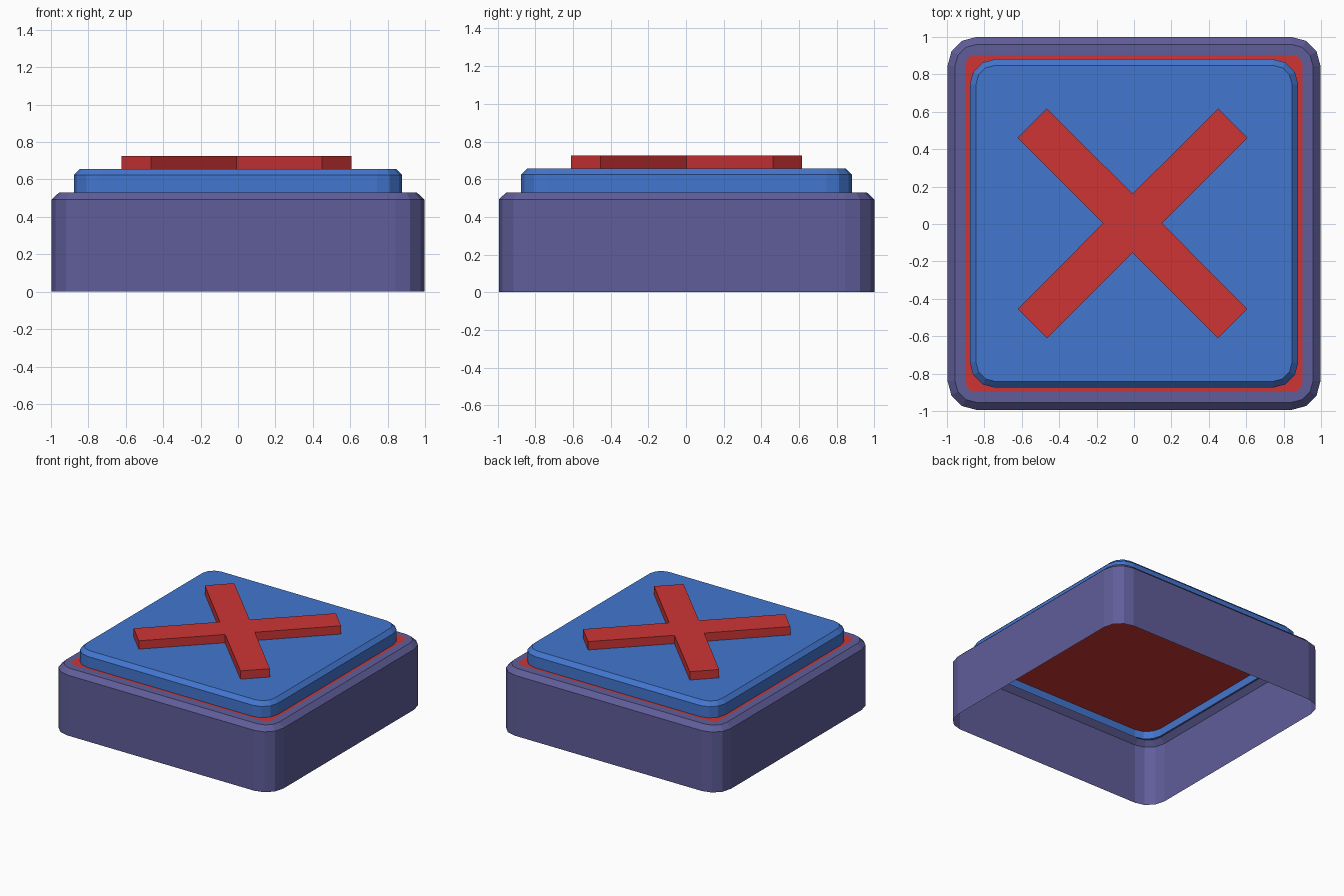
import bpy, bmesh, math

if "Cube" in bpy.data.objects:
    bpy.data.objects.remove(bpy.data.objects["Cube"])


def material(name, rgb):
    m = bpy.data.materials.new(name)
    m.diffuse_color = (*rgb, 1)
    m.use_nodes = True
    m.node_tree.nodes["Principled BSDF"].inputs["Base Color"].default_value = m.diffuse_color
    return m


PURPLE = material("purple", (0.115, 0.11, 0.32))
BLUE = material("blue", (0.055, 0.18, 0.62))
RED = material("red", (0.62, 0.035, 0.037))


def rounded_square(half, r, z, segs=3):
    """Outline of a square with rounded corners, counter-clockwise."""
    c = half - r
    pts = []
    for q in range(4):
        sx, sy = [(1, 1), (-1, 1), (-1, -1), (1, -1)][q]
        for i in range(segs + 1):
            a = math.radians(90) * (q + i / segs)
            pts.append((sx * c + r * math.cos(a), sy * c + r * math.sin(a), z))
    return pts


def loft(name, loops, mat, cap_bottom=False, cap_top=False, cy=0.003):
    """Skin a stack of outlines, optionally closing either end."""
    bm = bmesh.new()
    rings = [[bm.verts.new((x, y + cy, z)) for x, y, z in loop] for loop in loops]
    for lo, hi in zip(rings, rings[1:]):
        n = len(lo)
        for i in range(n):
            j = (i + 1) % n
            bm.faces.new((lo[i], lo[j], hi[j], hi[i]))
    if cap_bottom:
        bm.faces.new(rings[0][::-1])
    if cap_top:
        bm.faces.new(rings[-1])
    mesh = bpy.data.meshes.new(name)
    bm.to_mesh(mesh)
    bm.free()
    mesh.materials.append(mat)
    ob = bpy.data.objects.new(name, mesh)
    bpy.context.collection.objects.link(ob)
    return ob


# Housing: open-bottomed shell with a bevelled rim and a hole for the button
loft("housing", [rounded_square(0.997, 0.155, 0.0),
                 rounded_square(0.997, 0.155, 0.492),
                 rounded_square(0.957, 0.115, 0.53),
                 rounded_square(0.88, 0.135, 0.53)], PURPLE)

# Red sheet showing as a thin border around the button
loft("border_sheet", [rounded_square(0.9, 0.05, 0.534)], RED, cap_top=True)

# Button: blue cap whose skirt drops slightly inside the housing
loft("button_cap", [rounded_square(0.878, 0.135, 0.47),
                    rounded_square(0.878, 0.135, 0.625),
                    rounded_square(0.845, 0.102, 0.657)], BLUE, cap_top=True)

# Raised diagonal cross: one arm outline repeated by quarter turns
tip, side, notch = 0.614, 0.458, 0.158


def cross_outline(z):
    pts = []
    for q in range(4):
        c, s = [(1, 0), (0, 1), (-1, 0), (0, -1)][q]
        for x, y in ((notch, 0), (tip, side), (side, tip)):
            pts.append((x * c - y * s - 0.008, x * s + y * c, z))
    return pts


loft("cross", [cross_outline(0.655), cross_outline(0.725)], RED,
     cap_bottom=True, cap_top=True)
